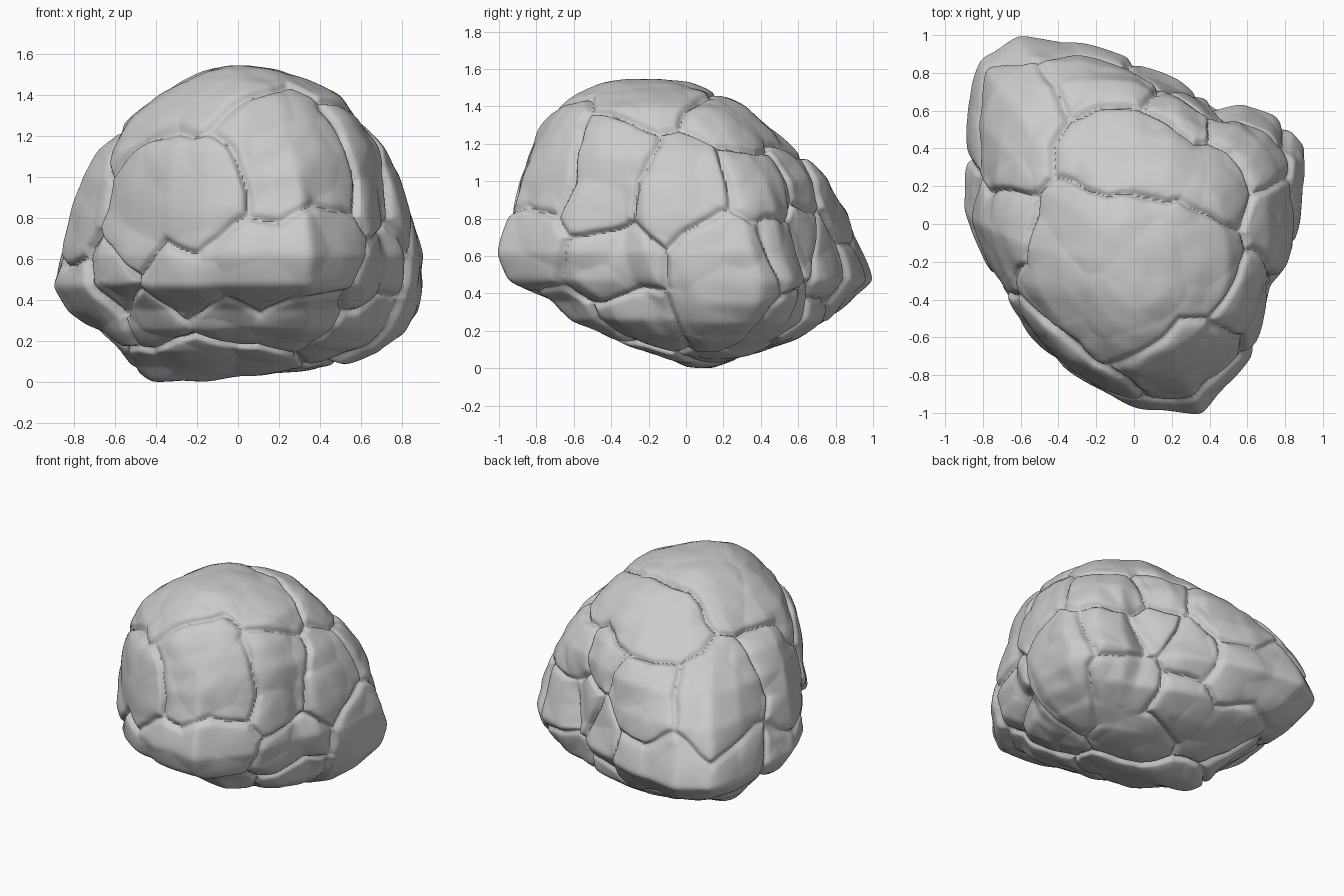
import bpy
import bmesh
import math
from mathutils import Vector, noise
from mathutils.bvhtree import BVHTree

cube = bpy.data.objects.get("Cube")
if cube:
    bpy.data.objects.remove(cube, do_unlink=True)

CENTRE = Vector((0, 0, .65))

# Plan outline of the boulder, anticlockwise from its left side
OUTLINE = [(.89, 0), (.91, .4), (.77, .58), (.59, .65), (.46, .63), (.24, .78), (0, .9),
           (-.29, .97), (-.6, 1), (-.82, .88), (-.88, .61), (-.91, .05), (-.79, -.25),
           (-.75, -.34), (-.58, -.56), (-.39, -.76), (-.18, -.9), (0, -.96), (.35, -1),
           (.51, -.82), (.65, -.65), (.73, -.42), (.74, -.32), (.84, -.2)]

# Height, then the x and y extent of the section there
LEVELS = [(.01, -.42, -.15, 0, .15), (.07, -.52, .5, -.15, .4), (.15, -.59, .7, -.42, .6),
          (.25, -.7, .81, -.63, .79), (.35, -.83, .87, -.72, .87), (.47, -.91, .9, -.95, .99),
          (.62, -.88, .91, -1, .94), (.83, -.82, .85, -.96, .87), (1, -.76, .78, -.91, .78),
          (1.14, -.69, .71, -.86, .64), (1.28, -.56, .6, -.79, .47), (1.4, -.4, .5, -.69, .32),
          (1.47, -.28, .35, -.58, .2), (1.52, -.17, .2, -.45, .03), (1.54, -.06, .06, -.3, -.1)]

plates = []


def plate(height, *points):
    """Register one slab of rock: its relief and points it covers."""
    seeds = [(Vector(p) - CENTRE).normalized() for p in points]
    plates.append((height, seeds))


def smooth_step(value, low, high):
    t = min(1, max(0, (value - low) / (high - low)))
    return t * t * (3 - 2 * t)


def build_core():
    """Loft the plan outline through the levels, rounder near both ends."""
    bm = bmesh.new()
    rings = []
    for z, x0, x1, y0, y1 in LEVELS:
        round_off = smooth_step(z, .7, 1.35) + .7 * smooth_step(-z, -.4, -.1)
        lean = .4 if z > .6 else -.3
        ring = []
        for x, y in OUTLINE:
            flat = Vector((x / .91, y))
            power = 2.1 + lean * (flat.x + flat.y)
            norm = (abs(flat.x) ** power + abs(flat.y) ** power) ** (1 / power)
            flat = flat.lerp(flat / norm, round_off)
            ring.append(bm.verts.new(((x0 + x1) / 2 + flat.x * (x1 - x0) / 2,
                                      (y0 + y1) / 2 + flat.y * (y1 - y0) / 2, z)))
        rings.append(ring)
    count = len(OUTLINE)
    for low, high in zip(rings, rings[1:]):
        for i in range(count):
            j = (i + 1) % count
            bm.faces.new((low[i], low[j], high[j], high[i]))
    bm.faces.new(rings[0][::-1])
    bm.faces.new(rings[-1])
    bmesh.ops.triangulate(bm, faces=bm.faces[:])
    tree = BVHTree.FromBMesh(bm)
    bm.free()
    return tree


def relief(direction, point):
    """Slab steps, cracks between slabs and chipped facets."""
    warp = noise.noise_vector(direction * 2.5) * .06 + noise.noise_vector(direction * 7) * .015
    q = direction + warp
    ranked = sorted((min((q - s).length for s in seeds), height) for height, seeds in plates)
    (d1, h1), (d2, h2) = ranked[:2]
    edge = d2 - d1
    step = (h1 + h2) / 2 + (h1 - h2) / 2 * smooth_step(edge, 0, .06)
    crack = .02 * math.exp(-(edge / .04) ** 2) + .02 * math.exp(-edge / .12)
    chip = noise.voronoi(point * 3.2)[0][0]
    lumps = .012 * noise.noise(point * 2.3) + .008 * noise.noise(point * 6)
    return .009 + step - crack - .03 * chip * chip + lumps


# Front slabs
plate(.01, (-.5, -.55, .74), (-.2, -.8, .9), (-.4, -.6, .98))
plate(0, (.2, -.75, 1.02), (.4, -.65, 1.02), (.2, -.7, 1.18))
plate(.01, (-.3, -.75, .42), (.08, -.95, .53), (.45, -.85, .66))
plate(-.03, (-.67, -.45, .5))
plate(-.01, (-.5, -.5, .25), (-.1, -.65, .25), (.35, -.6, .26))
plate(0, (-.3, 0, 0), (-.2, -.3, .07), (0, -.2, .05))

# Top slabs
plate(.005, (0, -.2, 1.54), (-.4, -.1, 1.38), (.35, -.2, 1.45), (-.1, -.5, 1.48),
      (-.42, -.4, 1.28))
plate(-.005, (.1, .4, 1.28), (-.1, .42, 1.25), (.45, .25, 1.22))

# Slabs on the +x side
plate(.005, (.62, -.42, 1.1), (.65, -.42, .9))
plate(-.02, (.75, -.35, .6), (.72, -.45, .5))
plate(-.02, (.6, -.3, .25))
plate(.01, (.75, .05, 1.05), (.8, -.08, .85))
plate(.01, (.88, .15, .6), (.88, .35, .5), (.8, .2, .3))
plate(-.01, (.6, .5, 1), (.7, .35, 1.05))
plate(0, (.3, .62, 1.05))
plate(-.01, (.7, .6, .6))
plate(0, (.4, .65, .7))
plate(-.01, (.5, .5, .25), (.2, .3, .06))

# Back slabs
plate(.015, (-.6, .6, .95), (-.65, .35, 1), (-.72, .68, .85))
plate(.015, (-.15, .75, .98), (-.2, .85, .85))
plate(.005, (-.6, .95, .5), (-.2, .92, .46), (-.85, .6, .46))
plate(-.01, (.15, .8, .55))
plate(-.01, (-.3, .6, .15), (.1, .6, .17))

# Slabs on the -x side
plate(0, (-.82, -.05, .7), (-.8, -.15, .85), (-.72, 0, 1.05))
plate(0, (-.85, .1, .42), (-.8, -.1, .4))
plate(-.01, (-.65, .3, .2))

# Wrap a dense ball of quads over the core, soften it, then carve it
core = build_core()
bm = bmesh.new()
bmesh.ops.create_cube(bm, size=2)
bmesh.ops.subdivide_edges(bm, edges=bm.edges[:], cuts=127, use_grid_fill=True)
for v in bm.verts:
    ray = Vector([math.tan(c * math.pi / 4) for c in v.co]).normalized()
    hit = core.ray_cast(CENTRE, ray)[0]
    v.co = hit if hit else CENTRE + ray * .8
for _ in range(10):
    bmesh.ops.smooth_vert(bm, verts=bm.verts[:], factor=.5,
                          use_axis_x=True, use_axis_y=True, use_axis_z=True)
for v in bm.verts:
    direction = (v.co - CENTRE).normalized()
    v.co += direction * relief(direction, v.co)

# Stand it on the ground
lowest = min(v.co.z for v in bm.verts)
bmesh.ops.translate(bm, verts=bm.verts[:], vec=(0, 0, -lowest))

mesh = bpy.data.meshes.new("boulder")
bm.to_mesh(mesh)
bm.free()
boulder = bpy.data.objects.new("boulder", mesh)
bpy.context.collection.objects.link(boulder)

# Plain stone colour
stone = bpy.data.materials.new("grey stone")
stone.use_nodes = True
colour = (.6, .6, .6, 1)
stone.diffuse_color = colour
stone.node_tree.nodes["Principled BSDF"].inputs["Base Color"].default_value = colour
mesh.materials.append(stone)

bpy.ops.object.select_all(action='DESELECT')
boulder.select_set(True)
bpy.context.view_layer.objects.active = boulder
bpy.ops.object.shade_smooth_by_angle(angle=math.radians(50))
